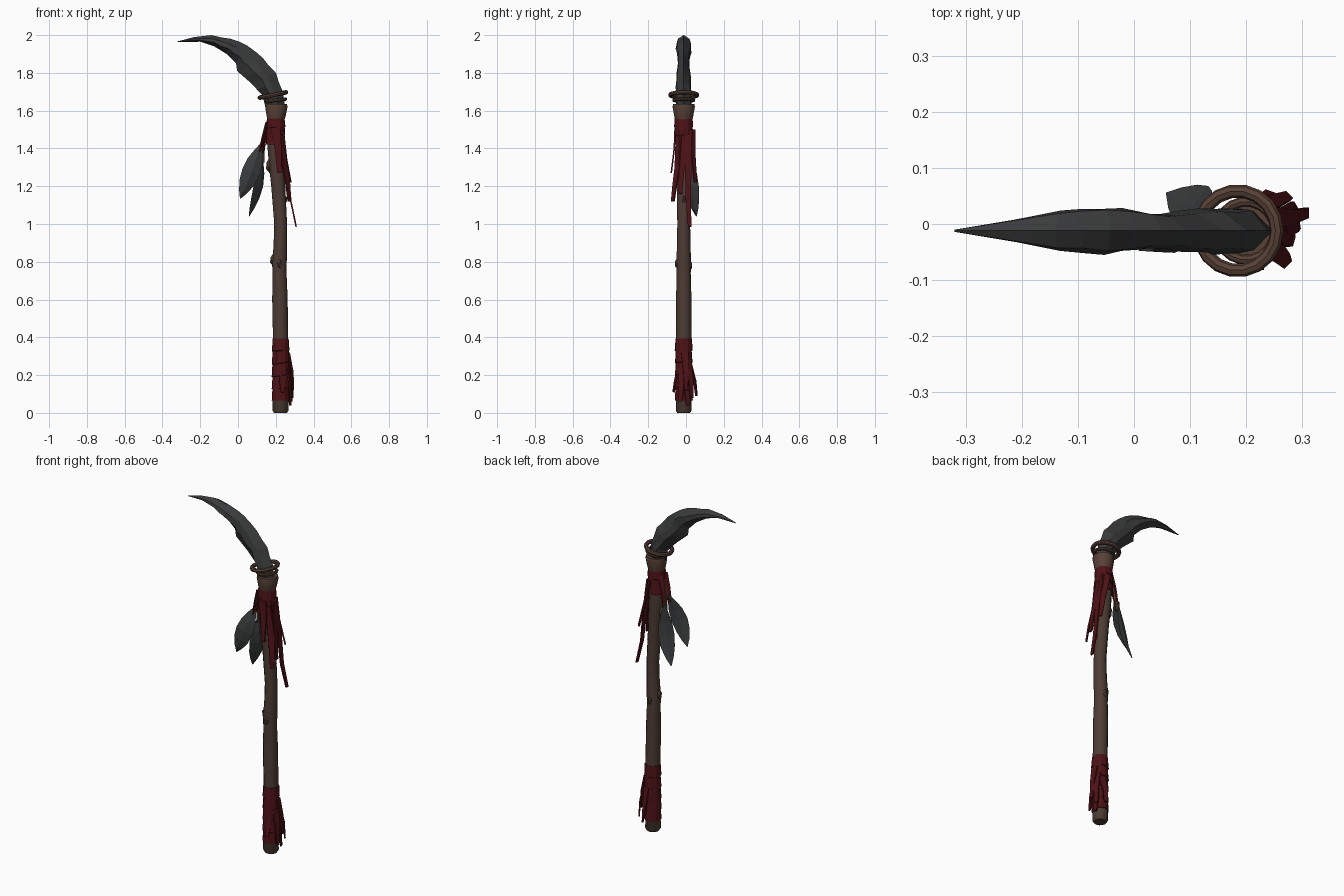
import bpy, bmesh, math, random
from mathutils import Vector

random.seed(4)
if "Cube" in bpy.data.objects:
    bpy.data.objects.remove(bpy.data.objects["Cube"])
CY = -0.012   # depth of the weapon's centre plane


def material(name, rgb):
    m = bpy.data.materials.new(name)
    m.use_nodes = True
    m.diffuse_color = (*rgb, 1)
    m.node_tree.nodes["Principled BSDF"].inputs["Base Color"].default_value = (*rgb, 1)
    return m


WOOD = material("brown wood", (0.075, 0.046, 0.034))
LEATHER = material("tan leather", (0.095, 0.052, 0.036))
STONE = material("dark stone", (0.042, 0.043, 0.044))
FEATHER = material("grey feather", (0.045, 0.047, 0.048))
RED = material("dark red cloth", (0.075, 0.006, 0.008))


def loft(name, rings, mat, smooth=False):
    """Skin a list of equal-length closed rings and cap both ends."""
    bm = bmesh.new()
    rows = [[bm.verts.new(p) for p in ring] for ring in rings]
    n = len(rows[0])
    for a, b in zip(rows, rows[1:]):
        for i in range(n):
            j = (i + 1) % n
            bm.faces.new((a[i], a[j], b[j], b[i]))
    bm.faces.new(rows[0][::-1])
    bm.faces.new(rows[-1])
    bmesh.ops.recalc_face_normals(bm, faces=bm.faces)
    mesh = bpy.data.meshes.new(name)
    bm.to_mesh(mesh)
    bm.free()
    mesh.materials.append(mat)
    ob = bpy.data.objects.new(name, mesh)
    bpy.context.collection.objects.link(ob)
    if smooth:
        finish(ob)
    return ob


def finish(ob):
    bpy.ops.object.select_all(action='DESELECT')
    ob.select_set(True)
    bpy.context.view_layer.objects.active = ob
    bpy.ops.object.shade_smooth_by_angle(angle=math.radians(40))


def circle(x, z, r, n=12, tilt=0.0, wobble=0.0):
    pts = []
    for i in range(n):
        a = math.tau * i / n
        q = r + random.uniform(-wobble, wobble)
        pts.append((x + q * math.cos(a), CY + q * math.sin(a), z + tilt * q * math.cos(a)))
    return pts


def ribbon(name, path, width, mat, side, thick=0.008):
    """Flat strip along a path, widest above and narrowing at the end."""
    rings = []
    side = Vector(side).normalized()
    for k, p in enumerate(path):
        d = Vector(path[min(k + 1, len(path) - 1)]) - Vector(path[max(k - 1, 0)])
        out = d.cross(side).normalized() * thick / 2
        w = side * width / 2 * (1 - 0.55 * k / (len(path) - 1))
        c = Vector(p)
        rings.append([c - w - out, c + w - out, c + w + out, c - w + out])
    return loft(name, rings, mat)


def torus(name, x, z, major, minor, tilt):
    bpy.ops.mesh.primitive_torus_add(location=(x, CY, z), rotation=(0, -tilt, 0),
                                     major_segments=18, minor_segments=8,
                                     major_radius=major, minor_radius=minor)
    ob = bpy.context.object
    ob.name = name
    ob.data.materials.append(LEATHER)
    finish(ob)


# Slightly crooked wooden shaft: height, centre x, radius
shaft = [(0, .225, .034), (.012, .225, .042), (.4, .225, .04), (.6, .222, .041),
         (.74, .220, .037), (.8, .219, .039), (.88, .224, .036), (1.0, .226, .034),
         (1.2, .213, .037), (1.3, .206, .041), (1.42, .198, .043), (1.6, .2, .043)]
loft("shaft", [circle(x, z, r) for z, x, r in shaft], WOOD, True)

# Knots on the shaft
for i, (x, y, z, s) in enumerate([(.184, CY, .81, .016), (.22, .02, .78, .015),
                                  (.22, -.046, .79, .015), (.168, CY, 1.31, .022),
                                  (.25, CY, 1.13, .012)]):
    bpy.ops.mesh.primitive_ico_sphere_add(subdivisions=1, radius=s, location=(x, y, z))
    knot = bpy.context.object
    knot.name = f"knot_{i + 1}"
    knot.scale.z = 1.9
    knot.data.materials.append(WOOD)

# Flared collar and binding rings under the blade
loft("collar", [circle(.2, 1.55, .046), circle(.202, 1.57, .05), circle(.203, 1.62, .059),
                circle(.203, 1.635, .056), circle(.203, 1.635, .035)], LEATHER, True)
torus("lower_ring", .2, 1.655, .052, .009, .12)
torus("upper_ring", .185, 1.683, .071, .012, .2)

# Chipped curved stone blade: outer x, z, inner x, z, half thickness
stations = [(.25, 1.6, .15, 1.6, .04), (.24, 1.7, .13, 1.68, .042),
            (.2, 1.8, .07, 1.745, .041), (.13, 1.88, -.005, 1.81, .031),
            (.05, 1.945, -.01, 1.85, .036), (-.04, 1.982, -.06, 1.9, .043),
            (-.14, 2.0, -.125, 1.94, .036), (-.23, 1.99, -.2, 1.965, .02),
            (-.32, 1.967, -.319, 1.963, .002)]
fine = []
for a, b in zip(stations, stations[1:]):
    fine += [a, tuple((p + q) / 2 for p, q in zip(a, b))]
fine.append(stations[-1])
rings = []
for k, (ox, oz, ix, iz, h) in enumerate(fine):
    rough = 0.008 if 1 < k < 12 else 0
    o, i = Vector((ox, CY, oz)), Vector((ix, CY, iz))
    o += (i - o).normalized() * random.uniform(-.3, .5) * rough

    def flank(t, s):
        p = o.lerp(i, t + random.uniform(-8, 8) * rough)
        p.y += s * (h + random.uniform(-.6, .3) * rough)
        return p
    rings.append([o, flank(.32, .85), flank(.62, 1), i, flank(.62, -1), flank(.32, -.85)])
loft("blade", rings, STONE)


# Cloth wraps, layered in overlapping turns
def wrap(name, z0, z1, x0, x1, r, turns):
    rings = []
    for k in range(turns):
        for e, grow in ((0.02, 0.003), (0.98, -0.001)):
            t = (k + e) / turns
            rings.append(circle(x0 + (x1 - x0) * t, z0 + (z1 - z0) * t, r + grow, 12,
                                0.0 if k in (0, turns - 1) else .15, .001))
    loft(name, rings, RED)


wrap("upper_wrap", 1.42, 1.56, .198, .2, .048, 3)
wrap("lower_wrap", .065, .395, .226, .226, .044, 5)

# Long cloth strips hanging from the upper wrap
X, Y = (1, 0, 0), (0, 1, 0)
hanging = [
    ([(.235, .01, 1.5), (.262, .012, 1.3), (.28, .012, 1.12), (.308, .02, .985)], .042, Y),
    ([(.225, -.035, 1.5), (.25, -.045, 1.3), (.265, -.06, 1.2), (.272, -.07, 1.12)], .045, (1, 1, 0)),
    ([(.2, -.058, 1.5), (.212, -.062, 1.4), (.22, -.078, 1.27)], .05, X),
    ([(.238, -.015, 1.5), (.255, -.02, 1.35), (.275, -.03, 1.16)], .045, Y),
    ([(.215, .033, 1.5), (.245, .038, 1.36), (.275, .05, 1.22)], .04, (1, -1, 0)),
    ([(.158, -.02, 1.54), (.135, -.02, 1.46), (.115, -.015, 1.38)], .04, (.5, 1, 0)),
    ([(.16, .01, 1.53), (.14, .015, 1.45), (.13, .02, 1.36)], .03, (.8, 1, 0)),
]
for i, (path, width, side) in enumerate(hanging):
    ribbon(f"hanging_strip_{i + 1}", path, width, RED, side)

# Short loose ends on the grip wrap
for i, (x, y, z, length) in enumerate([(.30, .0, .28, .16), (.295, .03, .24, .16),
                                       (.29, -.03, .2, .14), (.25, .055, .22, .13),
                                       (.245, -.066, .2, .09), (.285, .01, .14, .1)]):
    top = ((x + .226) / 2 + .005, (y + CY) / 2, z + .04)
    end = (x - .008, y, z - length)
    out = Vector((x - .226, y - CY, 0))
    ribbon(f"grip_end_{i + 1}", [top, (x - .012, y * .85, z - length * .4), end], .04,
           RED, (-out.y, out.x, 0))

# Cord and bead carrying the feathers
ribbon("feather_cord", [(.15, 0, 1.5), (.128, 0, 1.42), (.13, .01, 1.33)], .014, LEATHER, X, .014)
bpy.ops.mesh.primitive_cylinder_add(vertices=8, radius=.012, depth=.05, location=(.128, .012, 1.35))
bpy.context.object.name = "cord_bead"
bpy.context.object.data.materials.append(LEATHER)


# Leaf-shaped feathers with a raised quill
def feather(name, top, tip, side, half):
    top, tip = Vector(top), Vector(tip)
    axis = (tip - top).normalized()
    side = Vector(side)
    side = (side - axis * side.dot(axis)).normalized()
    normal = axis.cross(side)
    rings = []
    for t, w in ((0, .12), (.12, .45), (.3, .85), (.5, 1), (.7, .85), (.87, .48), (1, .04)):
        c = top.lerp(tip, t) + normal * .02 * math.sin(math.pi * t)
        s, n = side * half * w, normal * (.003 + .009 * w)
        rings.append([c - s, c + n, c + s, c - n * .3])
    loft(name, rings, FEATHER)


feather("left_feather", (.12, -.01, 1.42), (.012, -.03, 1.135), (1, .2, 0), .05)
feather("rear_feather", (.125, .025, 1.37), (.058, .055, 1.04), (.55, .83, 0), .046)
